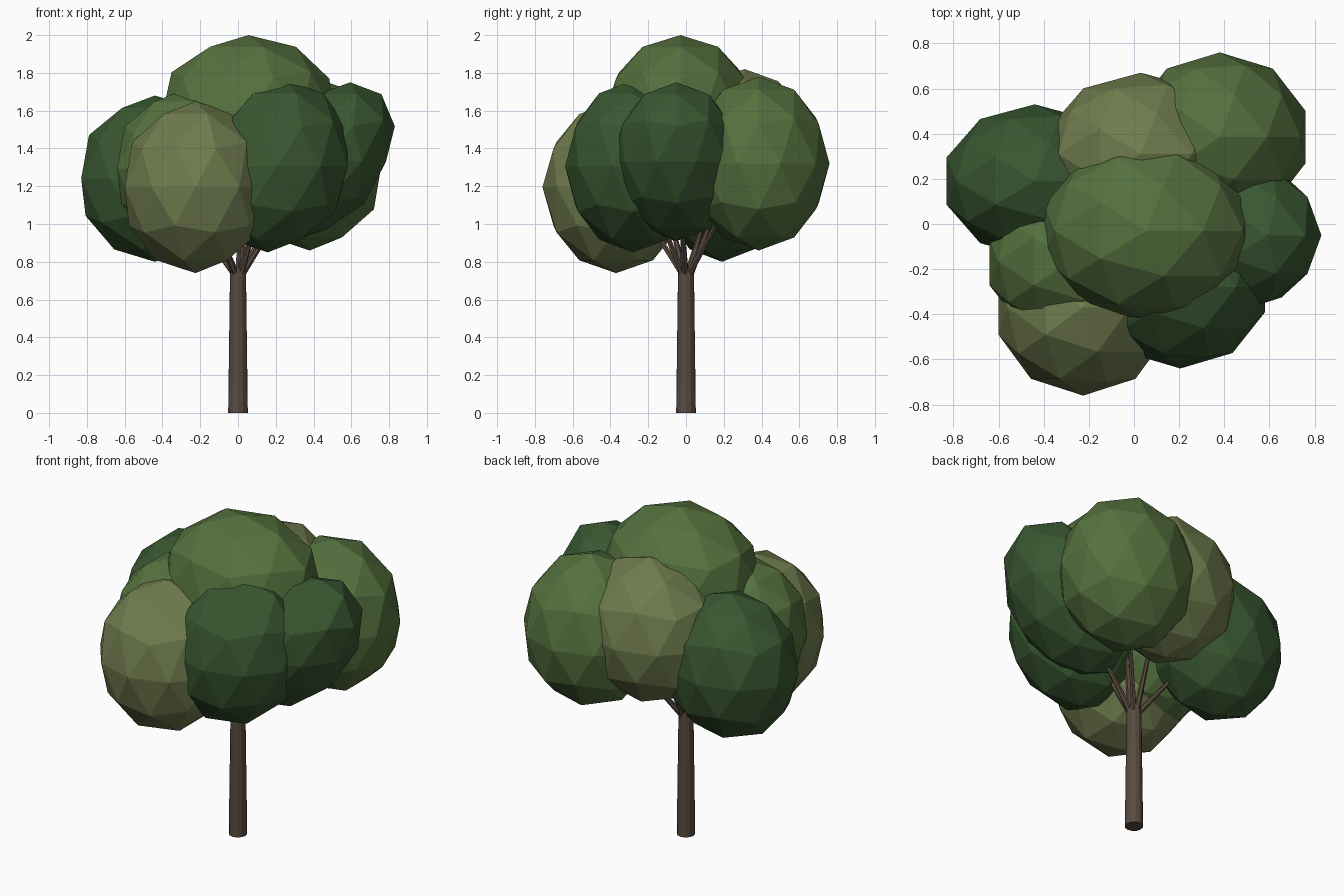
import bpy, bmesh
from mathutils import Vector

if "Cube" in bpy.data.objects:
    bpy.data.objects.remove(bpy.data.objects["Cube"])

def material(name, rgb):
    m = bpy.data.materials.new(name)
    m.diffuse_color = (*rgb, 1)
    m.use_nodes = True
    m.node_tree.nodes["Principled BSDF"].inputs["Base Color"].default_value = m.diffuse_color
    return m


BARK = material("bark", (0.10, 0.07, 0.05))
DARK = material("dark_leaf", (0.04, 0.095, 0.03))
MID = material("mid_leaf", (0.09, 0.165, 0.048))
OLIVE = material("olive_leaf", (0.16, 0.20, 0.075))


def add_object(name, bm, mat):
    me = bpy.data.meshes.new(name)
    bm.to_mesh(me)
    bm.free()
    me.materials.append(mat)
    ob = bpy.data.objects.new(name, me)
    bpy.context.collection.objects.link(ob)
    return ob


def limb(name, a, b, r1, r2, sides):
    """Tapered flat-sided cylinder from a to b."""
    a, b = Vector(a), Vector(b)
    bm = bmesh.new()
    bmesh.ops.create_cone(bm, cap_ends=True, segments=sides,
                          radius1=r1, radius2=r2, depth=(b - a).length)
    rot = (b - a).to_track_quat('Z', 'Y')
    for v in bm.verts:
        v.co = rot @ v.co + (a + b) / 2
    return add_object(name, bm, BARK)


def leaf_clump(name, lo, hi, mat, lean=0):
    """Low-poly ball, leaned sideways, then fitted to its extents."""
    bm = bmesh.new()
    bmesh.ops.create_icosphere(bm, subdivisions=2, radius=1)
    for v in bm.verts:
        v.co.x += lean * v.co.z
    for i in range(3):
        vals = [v.co[i] for v in bm.verts]
        low, span = min(vals), max(vals) - min(vals)
        for v in bm.verts:
            v.co[i] = lo[i] + (v.co[i] - low) / span * (hi[i] - lo[i])
    return add_object(name, bm, mat)


# Crown: name, low corner, high corner, colour, lean
clumps = [
    ("crown_top", (-0.40, -0.43, 1.17), (0.51, 0.37, 2.00), MID, 0),
    ("crown_left_back", (-0.83, -0.15, 0.80), (-0.05, 0.53, 1.68), DARK, 0),
    ("crown_back", (-0.38, -0.05, 0.95), (0.44, 0.67, 1.82), OLIVE, 0),
    ("crown_right_back", (0.00, 0.01, 0.86), (0.76, 0.76, 1.78), MID, 0),
    ("crown_right", (0.06, -0.39, 0.91), (0.83, 0.29, 1.75), DARK, 0.42),
    ("crown_front_right", (-0.17, -0.64, 0.85), (0.58, 0.08, 1.76), DARK, 0.12),
    ("crown_front_left", (-0.60, -0.76, 0.74), (0.15, 0.02, 1.65), OLIVE, 0),
    ("crown_left", (-0.64, -0.51, 0.88), (0.07, 0.18, 1.71), MID, 0),
]
for c in clumps:
    leaf_clump(*c)

# Trunk
limb("trunk", (0, 0, 0), (0, 0, 0.77), 0.052, 0.042, 12)

# Branches fan out from the trunk top towards each clump
for name, lo, hi, _, _ in clumps:
    centre = (Vector(lo) + Vector(hi)) / 2
    out = Vector((centre.x, centre.y, 0))
    start = out.normalized() * 0.025 + Vector((0, 0, 0.74))
    end = start.lerp(centre + Vector((0, 0, 0.08)), 0.45)
    limb(name.replace("crown", "branch"), start, end, 0.018, 0.011, 6)
